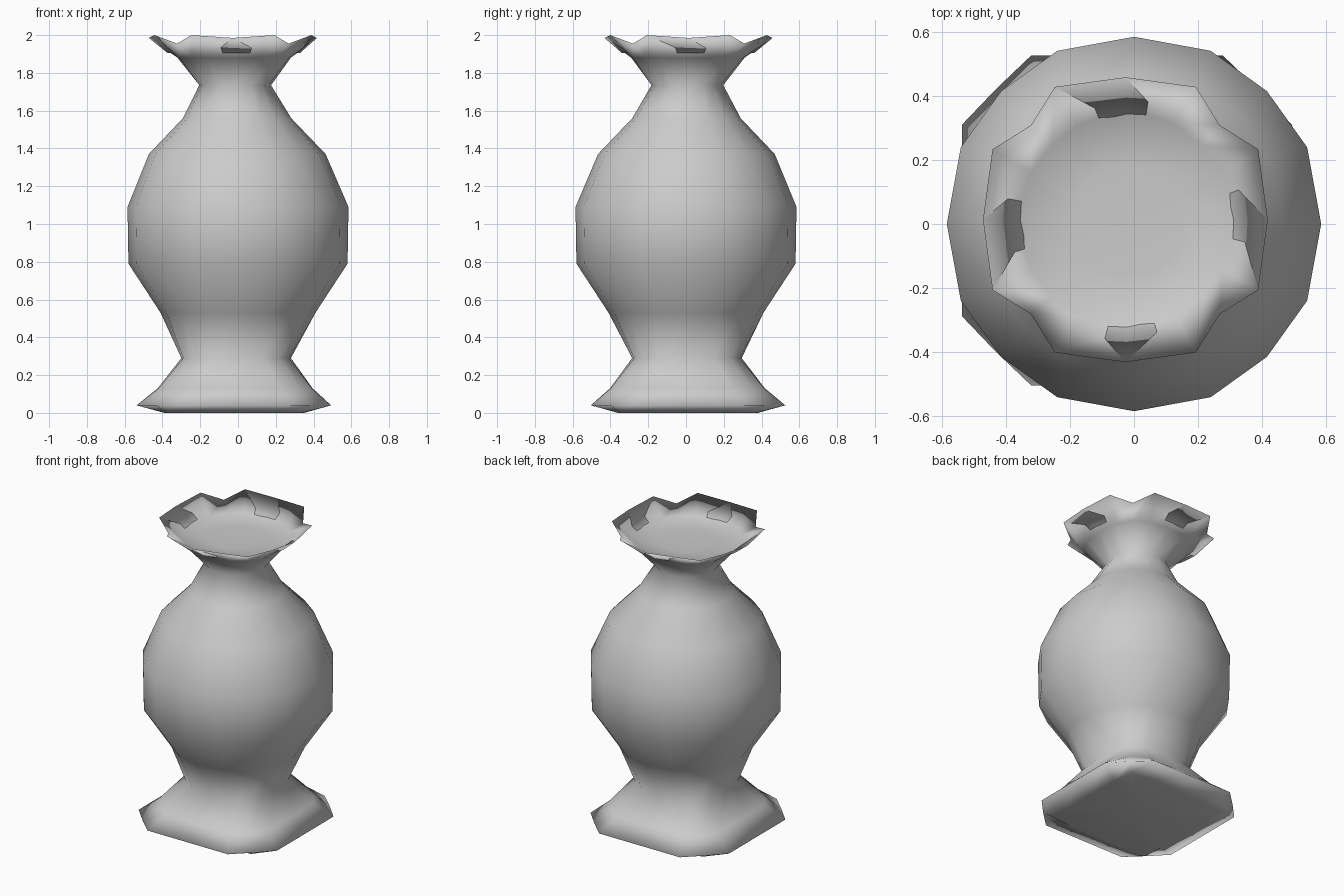
import bpy
import bmesh

cube = bpy.data.objects.get("Cube")
if cube:
    bpy.data.objects.remove(cube, do_unlink=True)

clay = bpy.data.materials.new("grey_clay")
clay.use_nodes = True
clay.diffuse_color = (0.6, 0.6, 0.6, 1)
clay.node_tree.nodes["Principled BSDF"].inputs["Base Color"].default_value = (0.6, 0.6, 0.6, 1)


def ring(bm, z, axis, side, corner, lean=0.0, wave=0.0):
    """Sixteen-sided section: axis point, side pair and corner, mirrored round."""
    p, q = side
    quarter = [(axis, 0, 0), (p, q, wave), (corner, corner, -2 * wave), (q, p, wave)]
    verts = []
    for turn in range(4):
        for x, y, lift in quarter:
            for _ in range(turn):
                x, y = -y, x
            verts.append(bm.verts.new((x - lean, y + lean / 2, z + lift)))
    return verts


def round_ring(bm, z, r, lean=0.0):
    return ring(bm, z, r, (r * 0.925, r * 0.41), r * 0.71, lean)


def bridge(bm, low, high):
    n = len(low)
    for i in range(n):
        j = (i + 1) % n
        bm.faces.new((low[i], low[j], high[j], high[i]))


def cap(bm, loop, centre):
    tip = bm.verts.new(centre)
    for i in range(len(loop)):
        bm.faces.new((loop[i], loop[(i + 1) % len(loop)], tip))


bm = bmesh.new()

# Square foot with cut corners
sections = [
    ring(bm, 0.0, 0.37, (0.37, 0.22), 0.36, 0.02),
    ring(bm, 0.04, 0.515, (0.515, 0.30), 0.41, 0.022),
    ring(bm, 0.13, 0.41, (0.405, 0.24), 0.34, 0.015),
    ring(bm, 0.29, 0.29, (0.28, 0.14), 0.225, 0.01),
]
# Rounded body and narrow neck
for z, r, lean in ((0.53, 0.41, 0), (0.79, 0.58, 0), (1.09, 0.585, 0),
                   (1.37, 0.468, 0.004), (1.56, 0.287, 0.005), (1.735, 0.19, 0.015)):
    sections.append(round_ring(bm, z, r, lean))
# Flared, wavy mouth
sections.append(ring(bm, 1.88, 0.30, (0.29, 0.14), 0.23, 0.02))
sections.append(ring(bm, 1.985, 0.445, (0.415, 0.22), 0.295, 0.027, 0.015))
# Shallow inside; its axis points just break through the wall
sections.append(ring(bm, 1.905, 0.35, (0.30, 0.15), 0.235, 0.022))
sections.append(round_ring(bm, 1.895, 0.17, 0.02))

for low, high in zip(sections, sections[1:]):
    bridge(bm, low, high)
cap(bm, sections[0][::-1], (-0.02, 0.01, 0.0))
cap(bm, sections[-1], (-0.02, 0.01, 1.895))

for face in bm.faces:
    face.smooth = True
mesh = bpy.data.meshes.new("vase")
bm.to_mesh(mesh)
bm.free()
mesh.materials.append(clay)
bpy.context.collection.objects.link(bpy.data.objects.new("vase", mesh))
